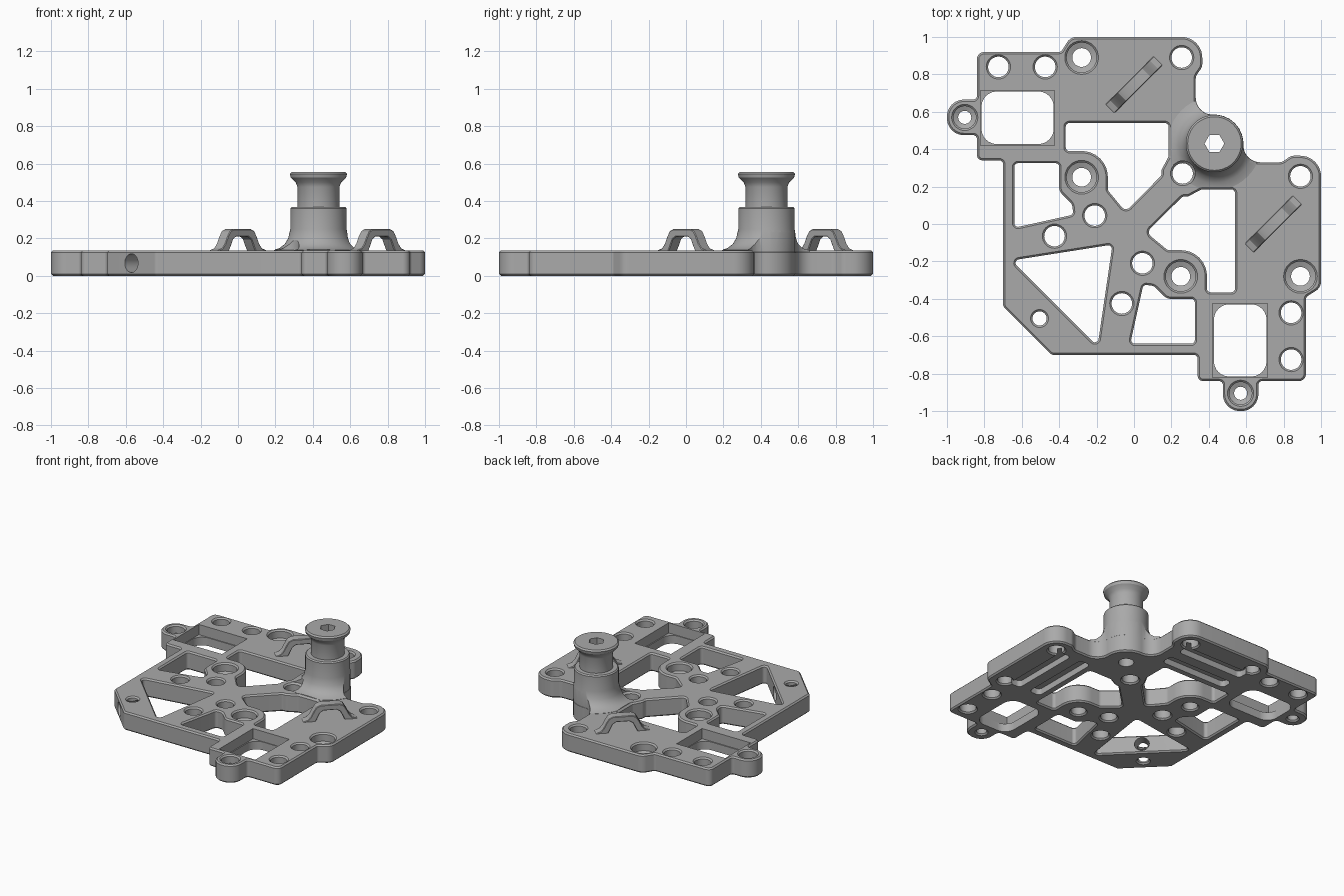
import bpy, bmesh, math
from mathutils import Vector, Matrix

if "Cube" in bpy.data.objects:
    bpy.data.objects.remove(bpy.data.objects["Cube"])

H = 0.135    # plate thickness
C = 0.01     # edge chamfer

grey = bpy.data.materials.new("mid_grey")
grey.use_nodes = True
grey.diffuse_color = (0.4, 0.4, 0.4, 1)
grey.node_tree.nodes["Principled BSDF"].inputs["Base Color"].default_value = (0.4, 0.4, 0.4, 1)


def swap(points):
    """Mirror across the diagonal x = y."""
    return [(p[1], p[0], *p[2:]) for p in reversed(points)]


def rounded(points, steps=8):
    """Polygon of (x, y, radius) corners turned into a filleted loop."""
    loop = []
    for i, (x, y, r) in enumerate(points):
        p = Vector((x, y))
        a = (Vector(points[i - 1][:2]) - p).normalized()
        b = (Vector(points[(i + 1) % len(points)][:2]) - p).normalized()
        half = a.angle(b) / 2
        centre = p + (a + b).normalized() * r / math.sin(half)
        t = r / math.tan(half)
        start, end = p + a * t - centre, p + b * t - centre
        for k in range(steps + 1):
            loop.append(tuple(centre + start.lerp(end, k / steps).normalized() * r))
    return loop


def circle(x, y, r, n=32):
    return [(x + r * math.cos(math.tau * k / n), y + r * math.sin(math.tau * k / n))
            for k in range(n)]


def rect(x0, x1, y0, y1, r):
    return rounded([(x0, y0, r), (x1, y0, r), (x1, y1, r), (x0, y1, r)])


def offset(loop, d):
    """Grow a counter-clockwise loop by d."""
    out = []
    for i, p in enumerate(loop):
        e1 = (p - loop[i - 1]).normalized()
        e2 = (loop[(i + 1) % len(loop)] - p).normalized()
        n1, n2 = Vector((e1.y, -e1.x)), Vector((e2.y, -e2.x))
        out.append(p + (n1 + n2) * d / max(0.2, 1 + n1.dot(n2)))
    return out


def build(name, solids):
    """Solids are (loop, [(z, growth), ...], matrix) lofts joined in one object."""
    bm = bmesh.new()
    for loop, levels, matrix in solids:
        pts = [Vector(p) for p in loop]
        area = sum(pts[i - 1].cross(p) for i, p in enumerate(pts))
        if area < 0:
            pts.reverse()
        rings = [[bm.verts.new(matrix @ Vector((p.x, p.y, z))) for p in offset(pts, d)]
                 for z, d in levels]
        bm.faces.new(list(reversed(rings[0])))
        bm.faces.new(rings[-1])
        for lo, hi in zip(rings, rings[1:]):
            for i in range(len(lo)):
                bm.faces.new((lo[i - 1], lo[i], hi[i], hi[i - 1]))
    bmesh.ops.recalc_face_normals(bm, faces=bm.faces)
    mesh = bpy.data.meshes.new(name)
    bm.to_mesh(mesh)
    bm.free()
    mesh.materials.append(grey)
    ob = bpy.data.objects.new(name, mesh)
    bpy.context.collection.objects.link(ob)
    return ob


def activate(ob):
    bpy.ops.object.select_all(action='DESELECT')
    ob.select_set(True)
    bpy.context.view_layer.objects.active = ob


def combine(ob, other, operation):
    mod = ob.modifiers.new("combine", 'BOOLEAN')
    mod.object, mod.operation, mod.solver = other, operation, 'EXACT'
    mod.use_self = operation == 'DIFFERENCE'
    activate(ob)
    bpy.ops.object.modifier_apply(modifier=mod.name)
    bpy.data.objects.remove(other)


I = Matrix.Identity(4)

# Plate outline: one half, then its diagonal mirror
half = [(.33, .585, .09), (.33, .79, .05), (.365, .84, .05), (.365, 1, .11),
        (-.34, 1, .06), (-.39, .92, .02), (-.84, .92, .04), (-.84, .665, .02),
        (-1, .665, .09), (-1, .475, .09), (-.84, .475, .02), (-.84, .34, .03),
        (-.7, .34, .02), (-.7, -.44, .03)]
outline = rounded([(.585, .585, .155)] + half + swap(half))
plate = build("base_plate", [(outline, [(0, -C), (C, 0), (H - C, 0), (H, -C)], I)])

# Turned post with a flared foot, trimmed to the plate outline
POST = (.43, .43)
profile = [(.06, .25), (.137, .25), (.147, .21), (.17, .18), (.2, .162), (.25, .15),
           (.36, .15), (.368, .142), (.369, .112), (.475, .112), (.5, .122),
           (.525, .148), (.545, .153), (.555, .143)]
post = build("post", [(circle(*POST, .15, 48), [(z, r - .15) for z, r in profile], I)])
trim = build("post_trim", [(outline, [(.03, -.001), (.7, -.001)], I)])
combine(post, trim, 'INTERSECT')
combine(plate, post, 'UNION')

# Through cuts with chamfered rims
through = [(-.01, C + .01), (C, 0), (H - C, 0), (H + .002, C + .002), (.3, C + .002)]
straight = [(-.01, 0), (.3, 0)]
arm_window = [(-.365, .54, .02), (.185, .54, .02), (.185, .36, .03), (.147, .29, .03),
              (.147, .26, .02), (-.045, .065, .03), (-.14, .18, .03), (-.14, .39, .138),
              (-.365, .39, .02)]
side_window = [(-.64, .325, .02), (-.4, .325, .02), (-.4, .175, .05), (-.33, .105, .05),
               (-.325, .05, .02), (-.64, -.02, .02)]
corner_window = [(-.655, -.195, .02), (-.115, -.11, .02), (-.195, -.655, .02)]
cuts = [(rounded(corner_window), through, I),
        (circle(.26, .27, .055), through, I),
        (circle(-.505, -.505, .038), through, I),
        (circle(*POST, .052), straight, I)]


def both(loop, levels):
    return [(loop, levels, I), (swap(loop), levels, I)]


for window in (arm_window, side_window):
    cuts += both(rounded(window), through)
cuts += both(rect(-.815, -.43, .428, .708, .08), straight)
for x, y in ((-.725, .84), (-.475, .84), (.255, .89), (-.21, .045), (-.425, -.065)):
    cuts += both(circle(x, y, .055), through)

# Counterbored screw holes
for x, y, inner, outer in ((-.28, .89, .05, .08), (-.28, .25, .05, .08),
                           (-.905, .57, .035, .06)):
    g = outer - inner
    cuts += both(circle(x, y, inner), [(-.01, C + .01), (C, 0), (.065, 0), (.075, g),
                                       (H - C, g), (H + .002, g + C + .002),
                                       (.3, g + C + .002)])
combine(plate, build("through_cutter", cuts), 'DIFFERENCE')

# Square pockets, strap grooves underneath, hex socket and corner cross bore
pocket = [(-.82, .42), (-.425, .42), (-.425, .715), (-.82, .715)]
cuts = both(pocket, [(.06, 0), (.3, 0)])
for y0, y1 in ((.59, .68), (.76, .85)):
    cuts += both(rect(-.28, .25, y0, y1, .03), [(-.01, 0), (.045, 0)])
cuts.append((circle(*POST, .053, 6), [(.2, 0), (.6, 0)], I))
along = Vector((1, 1, 0)).to_track_quat('Z', 'Y').to_matrix().to_4x4()
cuts.append((circle(0, 0, .05), [(-.1, 0), (.3, 0)],
             Matrix.Translation((-.6, -.6, .068)) @ along))
combine(plate, build("detail_cutter", cuts), 'DIFFERENCE')

# Strap loops standing on the plate along the diagonal
outer = [(.19, .125), (.18, .137), (.15, .147), (.13, .17), (.11, .21), (.092, .238), (.065, .25)]
inner = [(.045, .21), (.068, .195), (.09, .15), (.105, .125)]
side = outer
arch = side + [(-x, z) for x, z in reversed(side)]
arch += [(-x, z) for x, z in reversed(inner)] + inner
s = math.sqrt(0.5)
parts = [plate]
for name, x, y in (("back_strap_loop", 0, .745), ("left_strap_loop", .745, 0)):
    m = Matrix(((s, 0, s, x), (s, 0, -s, y), (0, 1, 0, 0), (0, 0, 0, 1)))
    parts.append(build(name, [(arch, [(-.034, -.004), (-.03, 0), (.03, 0), (.034, -.004)], m)]))

for ob in parts:
    activate(ob)
    bpy.ops.object.shade_smooth_by_angle(angle=math.radians(30))
